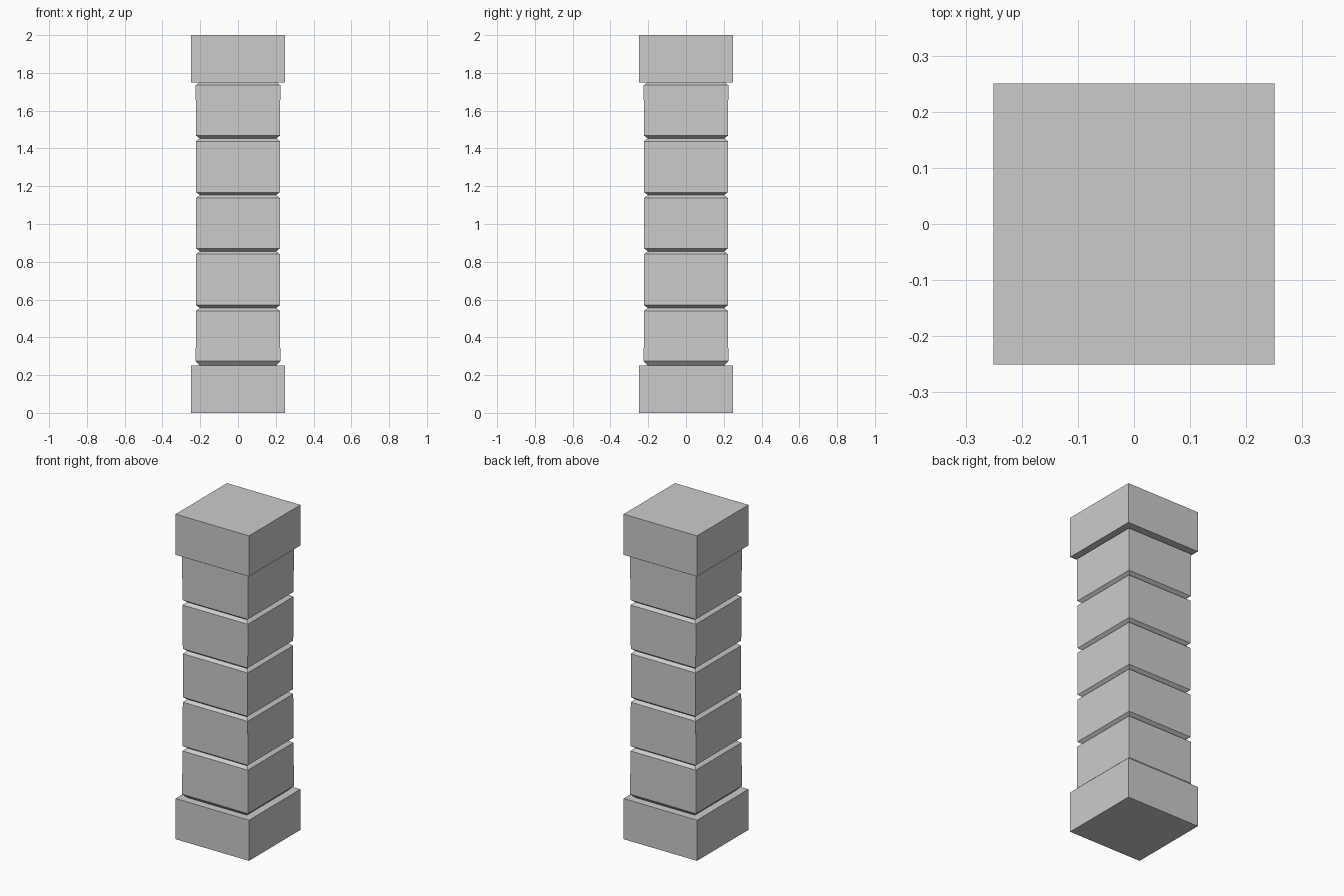
import bpy
import bmesh

if "Cube" in bpy.data.objects:
    bpy.data.objects.remove(bpy.data.objects["Cube"], do_unlink=True)

stone = bpy.data.materials.new("grey_stone")
stone.use_nodes = True
GREY = (0.6, 0.6, 0.6, 1)
stone.diffuse_color = GREY
stone.node_tree.nodes["Principled BSDF"].inputs["Base Color"].default_value = GREY


def square_column(name, profile):
    """Stack square rings from (half width, height) pairs and cap both ends."""
    bm = bmesh.new()
    rings = [[bm.verts.new((sx * half, sy * half, z))
              for sx, sy in ((-1, -1), (1, -1), (1, 1), (-1, 1))]
             for half, z in profile]
    for low, high in zip(rings, rings[1:]):
        for i in range(4):
            j = (i + 1) % 4
            bm.faces.new((low[i], low[j], high[j], high[i]))
    bm.faces.new(rings[0][::-1])
    bm.faces.new(rings[-1])
    mesh = bpy.data.meshes.new(name)
    bm.to_mesh(mesh)
    bm.free()
    mesh.materials.append(stone)
    obj = bpy.data.objects.new(name, mesh)
    bpy.context.collection.objects.link(obj)


# Plain square blocks at both ends
END, HEIGHT = 0.25, 2.0
square_column("base", [(0.25, 0), (0.25, END)])
square_column("capital", [(0.25, HEIGHT - END), (0.25, HEIGHT)])

# Shaft of five blocks with V-shaped grooves between them, very slightly waisted
GROOVE = 0.202
seams = [END, 0.555, 0.855, 1.153, 1.453, HEIGHT - END]


def face_half(z):
    return 0.221 + 0.006 * (z - 1) ** 2


shaft = [(GROOVE, seams[0])]
for bottom, top in zip(seams, seams[1:]):
    low = bottom + (0.024 if bottom == END else 0.015)
    high = top - 0.015
    shaft += [(face_half(low), low), (face_half(high), high), (GROOVE, top)]
square_column("shaft", shaft)
